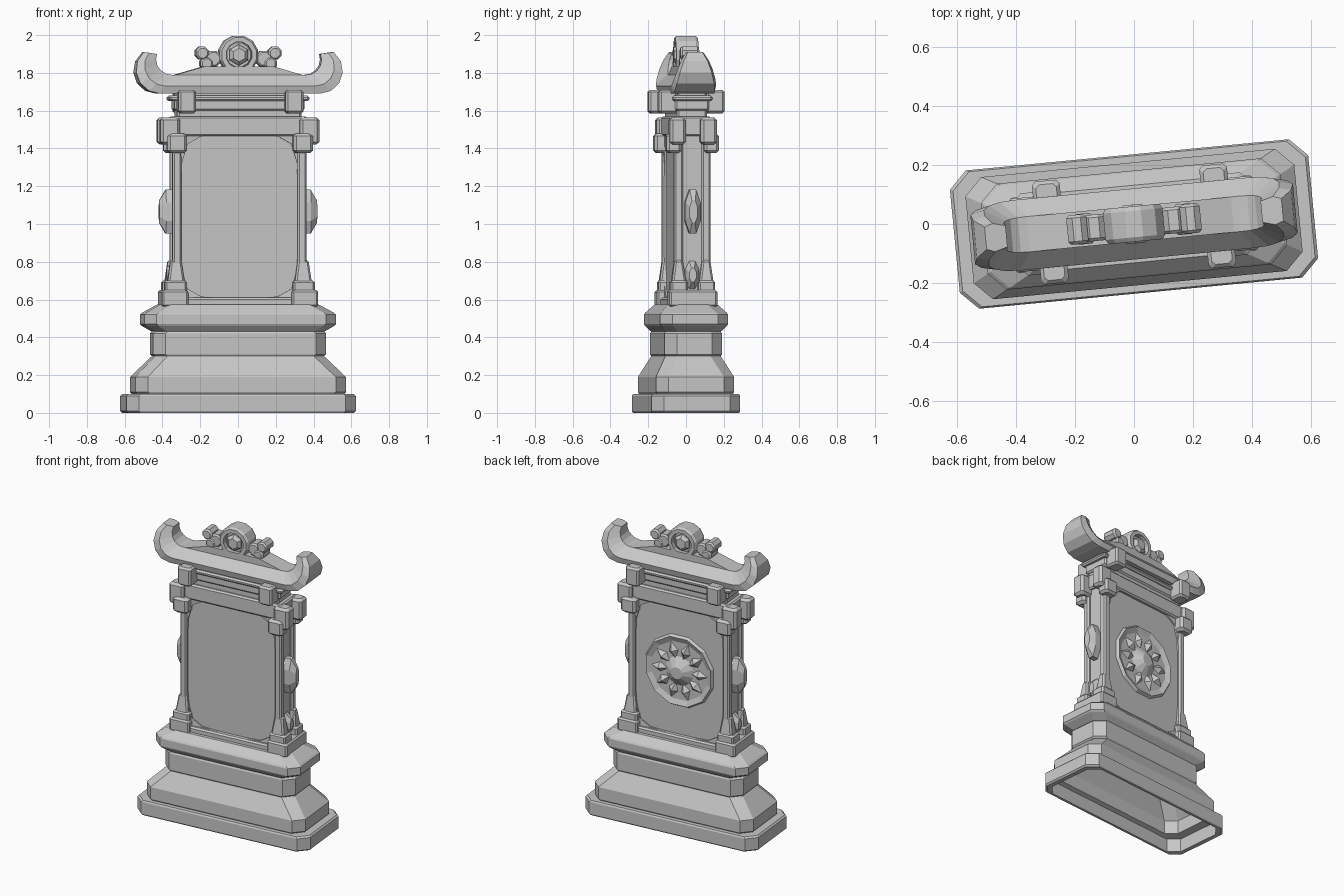
import bpy, bmesh
from math import sin, cos, pi, radians

default_cube = bpy.data.objects.get("Cube")
if default_cube:
    bpy.data.objects.remove(default_cube, do_unlink=True)

TURN = radians(5.5)  # the whole monument stands slightly turned
GREY = (.58, .58, .58, 1)
stone = bpy.data.materials.new("grey_stone")
stone.use_nodes = True
stone.diffuse_color = GREY
stone.node_tree.nodes["Principled BSDF"].inputs["Base Color"].default_value = GREY

SIDES = (-1, 1)


def loft(bm, rings, closed=False):
    """Bridge equal-length point rings, capping the ends unless closed."""
    loops = [[bm.verts.new(point) for point in ring] for ring in rings]
    pairs = list(zip(loops, loops[1:]))
    if closed:
        pairs.append((loops[-1], loops[0]))
    else:
        bm.faces.new(loops[0])
        bm.faces.new(loops[-1])
    for lower, upper in pairs:
        for i in range(len(lower)):
            bm.faces.new((lower[i - 1], lower[i], upper[i], upper[i - 1]))


def finish(name, bm):
    bmesh.ops.recalc_face_normals(bm, faces=bm.faces[:])
    mesh = bpy.data.meshes.new(name)
    bm.to_mesh(mesh)
    bm.free()
    mesh.materials.append(stone)
    part = bpy.data.objects.new(name, mesh)
    part.rotation_euler.z = TURN
    bpy.context.collection.objects.link(part)


def octagon(z, half_x, half_y, cut, centre=(0, 0)):
    """Flat rectangle with cut corners."""
    x, y = half_x - cut, half_y - cut
    points = [(-x, -half_y), (x, -half_y), (half_x, -y), (half_x, y),
              (x, half_y), (-x, half_y), (-half_x, y), (-half_x, -y)]
    return [(centre[0] + px, centre[1] + py, z) for px, py in points]


def block(name, centres, half_x, half_y, bottom, top, edge=.01, taper=0):
    """Bevelled block at each centre; taper narrows its top."""
    bm = bmesh.new()
    levels = ((bottom, edge), (bottom + edge, 0),
              (top - edge, taper), (top, taper + edge))
    for centre in centres:
        loft(bm, [octagon(z, half_x - inset, half_y - inset, edge, centre)
                  for z, inset in levels])
    finish(name, bm)


def middle():
    return [(0, 0)]


def corners(x, y):
    return [(sx * x, sy * y) for sx in SIDES for sy in SIDES]


def disc(depth, radius, sides, x=0, z=0, tall=1):
    """Upright ring of points facing along y."""
    angles = [2 * pi * (i + .5) / sides for i in range(sides)]
    return [(x + radius * cos(a), depth, z + radius * tall * sin(a)) for a in angles]


def drum(bm, radius, depth, sides, x, z, edge=.01):
    """Bevelled upright drum running from front to back."""
    levels = ((-depth, radius - edge), (edge - depth, radius),
              (depth - edge, radius), (depth, radius - edge))
    loft(bm, [disc(y, r, sides, x, z) for y, r in levels])


# Stepped base with a hollow underside: bottom, top and half length of each tier
tiers = [(0, .1, .61), (.1, .2, .56), (.3, .43, .46), (.46, .53, .51)]
edge, wall = .01, .04
outline = []
for bottom, top, half in reversed(tiers[:3]):
    outline += [(top - edge, half - wall), (bottom, half - wall)]
for bottom, top, half in tiers:
    outline += [(bottom, half - edge), (bottom + edge, half),
                (top - edge, half), (top, half - edge)]
outline.append((.575, .42))
bm = bmesh.new()
loft(bm, [octagon(z, half, .55 * half - .1, .06) for z, half in outline])
finish("stepped_base", bm)

# Body core, corner pillars and their feet
block("body_core", middle(), .34, .076, .56, 1.56)
block("corner_pillars", corners(.333, .073), .024, .024, .6, 1.5)
block("end_plinths", corners(.345, 0)[::2], .07, .128, .56, .65)
block("pillar_feet", corners(.34, .073), .058, .045, .63, .7)
block("pillar_foot_tops", corners(.338, .073), .045, .038, .68, .81, taper=.015)

# Rounded frame around the front and back panels
bm = bmesh.new()
opening, border = [], []
for i in range(32):
    c, s = cos(2 * pi * i / 32), sin(2 * pi * i / 32)
    rounded = (abs(c) ** 6 + abs(s) ** 6) ** (1 / 6)
    square = max(abs(c), abs(s))
    opening.append((.31 * c / rounded, 1.04 + .43 * s / rounded))
    border.append((.335 * c / square, 1.04 + .47 * s / square))
for side in SIDES:
    loft(bm, [[(x, side * y, z) for x, z in line] for line, y in
              ((opening, .07), (opening, .086), (border, .092), (border, .07))],
         closed=True)
finish("panel_frames", bm)
block("panel_sills", [(0, side * .087) for side in SIDES], .29, .022, .56, .61)

# Long bosses and small foot studs on both ends
bm = bmesh.new()
for side in SIDES:
    for z, radius, tall, reach in ((1.065, .045, 2.8, .42), (.73, .04, 2, .38)):
        levels = ((.32, radius), (reach - .035, radius), (reach, radius / 2))
        loft(bm, [[(y, x, height) for x, y, height in
                   disc(side * depth, r, 8, z=z, tall=tall)]
                  for depth, r in levels])
finish("end_bosses", bm)

# Capital blocks at the pillar tops
block("front_back_capitals", corners(.335, .1), .053, .04, 1.375, 1.48, edge=.015)
block("end_capitals", corners(.37, .082), .052, .043, 1.42, 1.565, edge=.015)

# Entablature and brackets below the roof
block("entablature_band", middle(), .36, .1, 1.465, 1.57)
block("frieze_core", middle(), .33, .08, 1.55, 1.7)
block("frieze", middle(), .345, .09, 1.6, 1.66)
block("cornice", middle(), .37, .105, 1.65, 1.68)
block("roof_brackets", corners(.285, .125), .047, .05, 1.585, 1.71, edge=.012)


def roof_ring(side, t):
    """Cross-section of the roof; t runs from the straight part to the curled tip."""
    outer, inner = radians(140) * t, radians(112) * t
    low_x, low_z = .425 + .125 * sin(outer), 1.815 - .125 * cos(outer)
    top_x, top_z = .36 + .08 * sin(inner), 1.87 - .08 * cos(inner)
    wide, narrow = .12 * (1 - .6 * t * t), .06 * (1 - .4 * t * t)
    mid_x, mid_z = low_x + .4 * (top_x - low_x), low_z + .4 * (top_z - low_z)
    half = [(low_x, wide - .01, low_z), (mid_x, wide, mid_z), (top_x, narrow, top_z)]
    points = [(x, -y, z) for x, y, z in half] + half[::-1]
    return [(side * x, y, z) for x, y, z in points]


# Curved roof with upturned ends, and its raised middle
steps = [i / 5 for i in range(6)]
bm = bmesh.new()
loft(bm, [roof_ring(-1, t) for t in reversed(steps)] + [roof_ring(1, t) for t in steps])
finish("curved_roof", bm)
bm = bmesh.new()
ridge = [(-.37, 1.78), (.37, 1.78), (.18, 1.835), (-.18, 1.835)]
loft(bm, [[(x, side * .06, z) for x, z in ridge] for side in SIDES])
finish("roof_ridge", bm)

# Crest: round ring with a six-sided stud, and scrolls on either side
crest_z = 1.895
bm = bmesh.new()
rim = [(.06, .07), (.06, .095), (.045, .105)]
rim += [(-depth, radius) for depth, radius in reversed(rim)]
loft(bm, [disc(depth, radius, 12, z=crest_z) for depth, radius in rim], closed=True)
drum(bm, .075, .035, 12, 0, crest_z)
finish("crest_ring", bm)
bm = bmesh.new()
drum(bm, .056, .066, 6, 0, crest_z, edge=.02)
finish("crest_stud", bm)
bm = bmesh.new()
for side in SIDES:
    drum(bm, .037, .05, 8, side * .193, crest_z + .01)
    drum(bm, .045, .045, 8, side * .135, crest_z - .02)
    drum(bm, .035, .052, 8, side * .17, crest_z - .045)
finish("crest_scrolls", bm)

# Flower medallion on the back panel
flower_z = 1.04
bm = bmesh.new()
loft(bm, [disc(depth, radius, 12, z=flower_z) for depth, radius in
          ((.07, .25), (.095, .235), (.08, .2), (.08, .1), (.12, .04))])
finish("back_medallion", bm)
bm = bmesh.new()
for i in range(10):
    angle = 2 * pi * i / 10

    def petal_point(radius, swing, depth):
        a = angle + swing
        return bm.verts.new((radius * cos(a), depth, flower_z + radius * sin(a)))

    base = [petal_point(radius, swing, .078) for radius, swing in
            ((.08, 0), (.14, -.25), (.2, 0), (.14, .25))]
    tip = petal_point(.14, 0, .113)
    for k in range(4):
        bm.faces.new((base[k - 1], base[k], tip))
finish("medallion_petals", bm)
